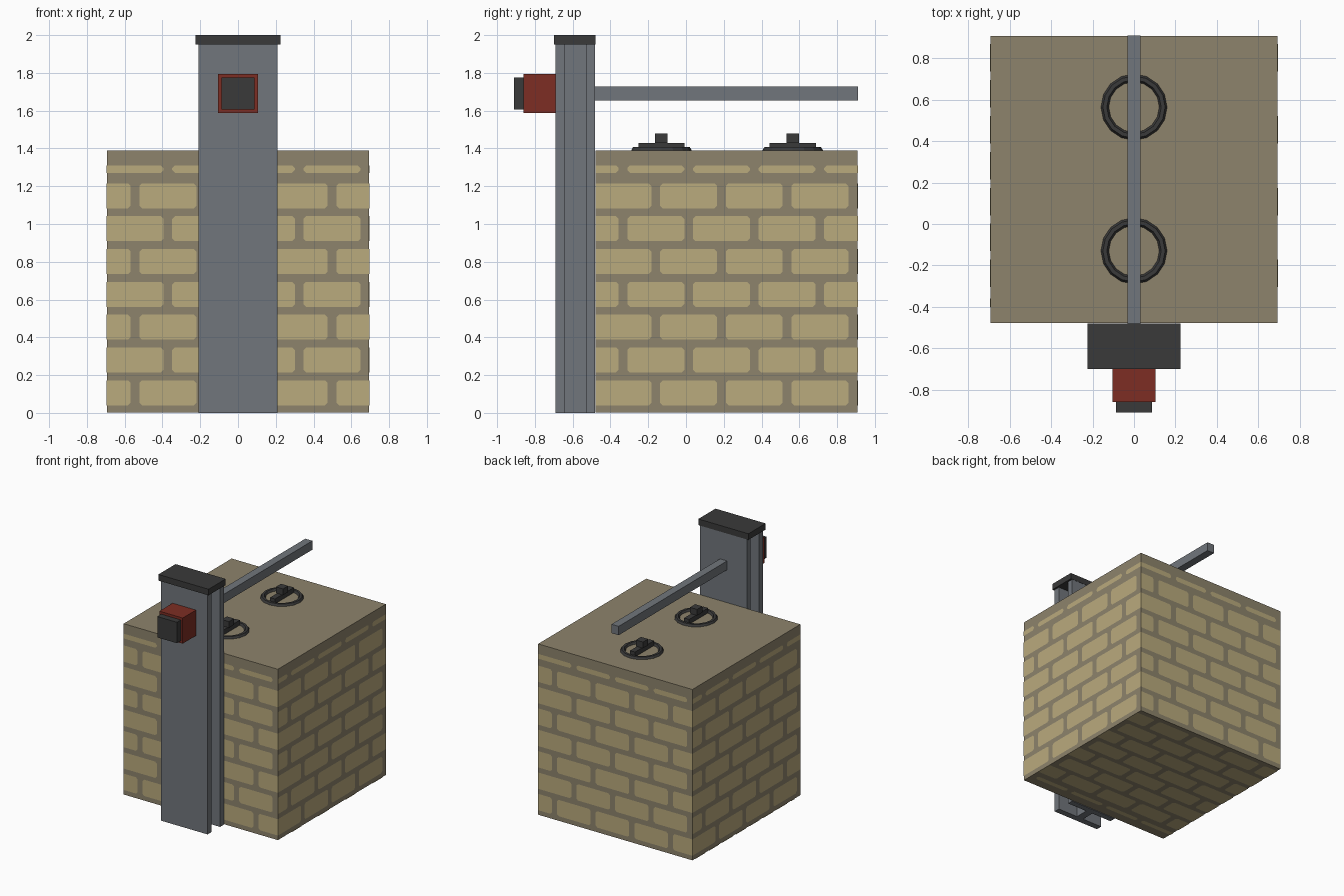
import bpy, bmesh
from mathutils import Vector

if "Cube" in bpy.data.objects:
    bpy.data.objects.remove(bpy.data.objects["Cube"], do_unlink=True)


def make_material(name, rgb):
    mat = bpy.data.materials.new(name)
    mat.use_nodes = True
    colour = (*rgb, 1)
    mat.diffuse_color = colour
    mat.node_tree.nodes["Principled BSDF"].inputs["Base Color"].default_value = colour
    return mat


BRICK = make_material("sand brick", (0.49, 0.405, 0.205))
MORTAR = make_material("mortar", (0.27, 0.23, 0.15))
STEEL = make_material("grey steel", (0.165, 0.18, 0.20))
DARK = make_material("dark iron", (0.042, 0.042, 0.042))
RED = make_material("dark red", (0.205, 0.027, 0.017))


def finish(name, bm, mat):
    mesh = bpy.data.meshes.new(name)
    bm.to_mesh(mesh)
    bm.free()
    mesh.materials.append(mat)
    obj = bpy.data.objects.new(name, mesh)
    bpy.context.collection.objects.link(obj)
    return obj


def box(name, half_x, y0, y1, z0, z1, mat):
    """Box centred on x = 0."""
    bm = bmesh.new()
    bmesh.ops.create_cube(bm, size=1)
    for v in bm.verts:
        v.co = (v.co.x * 2 * half_x,
                (y0 + y1) / 2 + v.co.y * (y1 - y0),
                (z0 + z1) / 2 + v.co.z * (z1 - z0))
    return finish(name, bm, mat)


# Masonry block
HALF, FRONT, BACK, TOP = 0.695, -0.48, 0.91, 1.39
SKIN = 0.002
box("masonry_block", HALF - SKIN, FRONT + SKIN, BACK - SKIN, SKIN, TOP, MORTAR)

# Brick courses as thin faces just proud of the mortar
WIDTH = 2 * HALF
PITCH, COURSE = WIDTH / 4, WIDTH / 8
GAP, CORNER = 0.046, 0.014


def brick_wall(name, origin, across, up, phase):
    bm = bmesh.new()
    origin, across, up = Vector(origin), Vector(across), Vector(up)
    for row in range(8):
        low = row * COURSE + 0.04
        high = low + COURSE - 0.041
        if row == 7:
            low, high = low + 0.015, 1.31
        shift = phase + (row % 2) * PITCH / 2
        for col in range(-2, 5):
            start = shift + col * PITCH + GAP / 2
            left, right = max(start, 0), min(start + PITCH - GAP, WIDTH)
            if right - left < 0.015:
                continue
            # Ends cut by the block edge stay square
            a = CORNER if left > 0 else 0
            b = CORNER if right < WIDTH else 0
            outline = [(left + a, low), (right - b, low)]
            if b:
                outline += [(right, low + b), (right, high - b)]
            outline += [(right - b, high), (left + a, high)]
            if a:
                outline += [(left, high - a), (left, low + a)]
            bm.faces.new([bm.verts.new(origin + across * u + up * v)
                          for u, v in outline])
    return finish(name, bm, BRICK)


X, Y, Z = Vector((1, 0, 0)), Vector((0, 1, 0)), Vector((0, 0, 1))
brick_wall("front_bricks", (-HALF, FRONT, 0), X, Z, 0.15)
brick_wall("back_bricks", (HALF, BACK, 0), -X, Z, 0.15)
brick_wall("left_bricks", (HALF, FRONT, 0), Y, Z, 0.32)
brick_wall("right_bricks", (-HALF, BACK, 0), -Y, Z, 0.32)
brick_wall("bottom_bricks", (-HALF, BACK, 0), X, -Y, 0.15)

# Steel I-section post with cap
box("post_front_flange", 0.21, -0.69, -0.64, 0, 1.95, STEEL)
box("post_web", 0.03, -0.64, -0.53, 0, 1.95, STEEL)
box("post_back_flange", 0.21, -0.53, -0.482, 0, 1.95, STEEL)
box("post_cap", 0.225, -0.70, -0.48, 1.95, 2.0, DARK)

# Long arm over the block
box("arm", 0.032, -0.64, 0.91, 1.655, 1.727, STEEL)

# Signal box on the post
box("signal_housing", 0.105, -0.86, -0.69, 1.587, 1.795, RED)
box("signal_front", 0.088, -0.91, -0.86, 1.605, 1.775, DARK)

# Lifting rings, each with a crossbar and knob
for label, y in (("front", -0.13), ("back", 0.565)):
    bpy.ops.mesh.primitive_torus_add(
        location=(0, y, TOP), major_segments=16, minor_segments=6,
        major_radius=0.141, minor_radius=0.019)
    ring = bpy.context.object
    ring.name = label + "_ring"
    ring.data.materials.append(DARK)
    box(label + "_crossbar", 0.022, y - 0.122, y + 0.122, TOP, 1.43, DARK)
    box(label + "_knob", 0.032, y - 0.033, y + 0.033, 1.43, 1.48, DARK)
